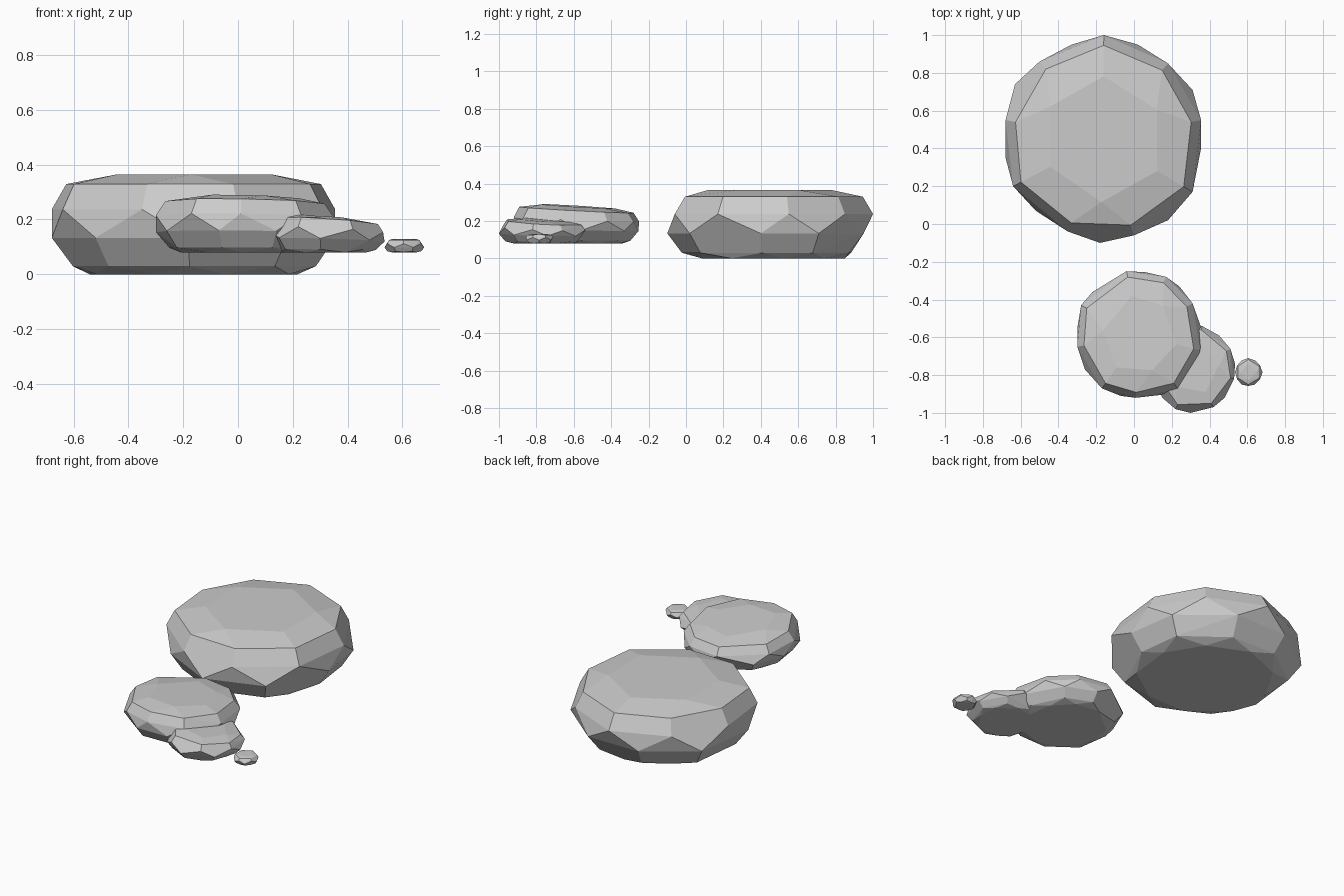
import bpy, bmesh, random
from mathutils import Vector

if "Cube" in bpy.data.objects:
    bpy.data.objects.remove(bpy.data.objects["Cube"])

# Flattened faceted boulder: plan outline swept through a rounded profile, then hulled
def rock(name, outline, z0, z1, tilt=(0, 0), seed=1, jitter=0.015):
    rnd = random.Random(seed)
    cx = (min(p[0] for p in outline) + max(p[0] for p in outline)) / 2
    cy = (min(p[1] for p in outline) + max(p[1] for p in outline)) / 2
    h = z1 - z0
    pts = []

    def add(p, s, f, j=jitter):
        s += rnd.uniform(-j, j)
        dx, dy = (p[0] - cx) * s, (p[1] - cy) * s
        z = z0 + h * f + (dx * tilt[0] + dy * tilt[1]) * f
        pts.append(Vector((cx + dx, cy + dy, max(z, z0))))

    n = len(outline)
    for i, p in enumerate(outline):
        add(p, 1.0, 0.36 if i % 2 else 0.64, 0)      # girdle
        if i % 2 == 0:
            add(p, 0.90, 0.89)                       # upper shoulder
            add(p, 0.73, 0.0)                        # flat base
        else:
            add(p, 0.86, 0.08)                       # lower shoulder
        if i % 3 == 0:
            add(p, 0.60, 0.985)                      # crown
    pts.append(Vector((cx, cy, z1)))

    bm = bmesh.new()
    for p in pts:
        bm.verts.new(p)
    res = bmesh.ops.convex_hull(bm, input=bm.verts[:])
    loose = [v for v in bm.verts if not v.link_faces]
    bmesh.ops.delete(bm, geom=loose, context='VERTS')
    bmesh.ops.dissolve_limit(bm, angle_limit=0.08, verts=bm.verts[:], edges=bm.edges[:])
    bmesh.ops.recalc_face_normals(bm, faces=bm.faces[:])
    me = bpy.data.meshes.new(name)
    bm.to_mesh(me)
    bm.free()
    ob = bpy.data.objects.new(name, me)
    bpy.context.collection.objects.link(ob)
    return ob

# Large boulder at the back
rock("large_boulder", [
    (-.16, 1), (.02, .95), (.18, .85), (.31, .71), (.355, .55), (.355, .40),
    (.31, .17), (.18, .02), (0, -.06), (-.18, -.1), (-.35, -.04), (-.52, .07),
    (-.64, .2), (-.68, .35), (-.68, .55), (-.63, .74), (-.5, .86), (-.33, .95)],
    0, .37, seed=3)

# Medium boulder in front, crown sloping down to the back
rock("medium_boulder", [
    (-.04, -.25), (.06, -.255), (.17, -.28), (.24, -.33), (.31, -.42), (.36, -.56),
    (.35, -.67), (.31, -.78), (.23, -.87), (.14, -.905), (.01, -.92), (-.07, -.91),
    (-.17, -.87), (-.26, -.77), (-.3, -.65), (-.3, -.55), (-.28, -.43), (-.22, -.36)],
    .08, .281, tilt=(-.02, -.06), seed=5)

# Small boulder tucked against the medium one
rock("small_boulder", [
    (.36, -.54), (.45, -.59), (.51, -.66), (.535, -.74), (.53, -.82), (.48, -.92),
    (.42, -.97), (.30, -1), (.22, -.98), (.15, -.92), (.1, -.8), (.12, -.68),
    (.2, -.58), (.28, -.55)],
    .08, .207, tilt=(-.07, -.06), seed=8)

# Pebble at the right
rock("pebble", [
    (.605, -.71), (.64, -.722), (.668, -.75), (.68, -.785), (.668, -.82), (.64, -.85),
    (.605, -.857), (.57, -.85), (.545, -.82), (.535, -.785), (.545, -.75), (.57, -.722)],
    .08, .13, seed=11)
